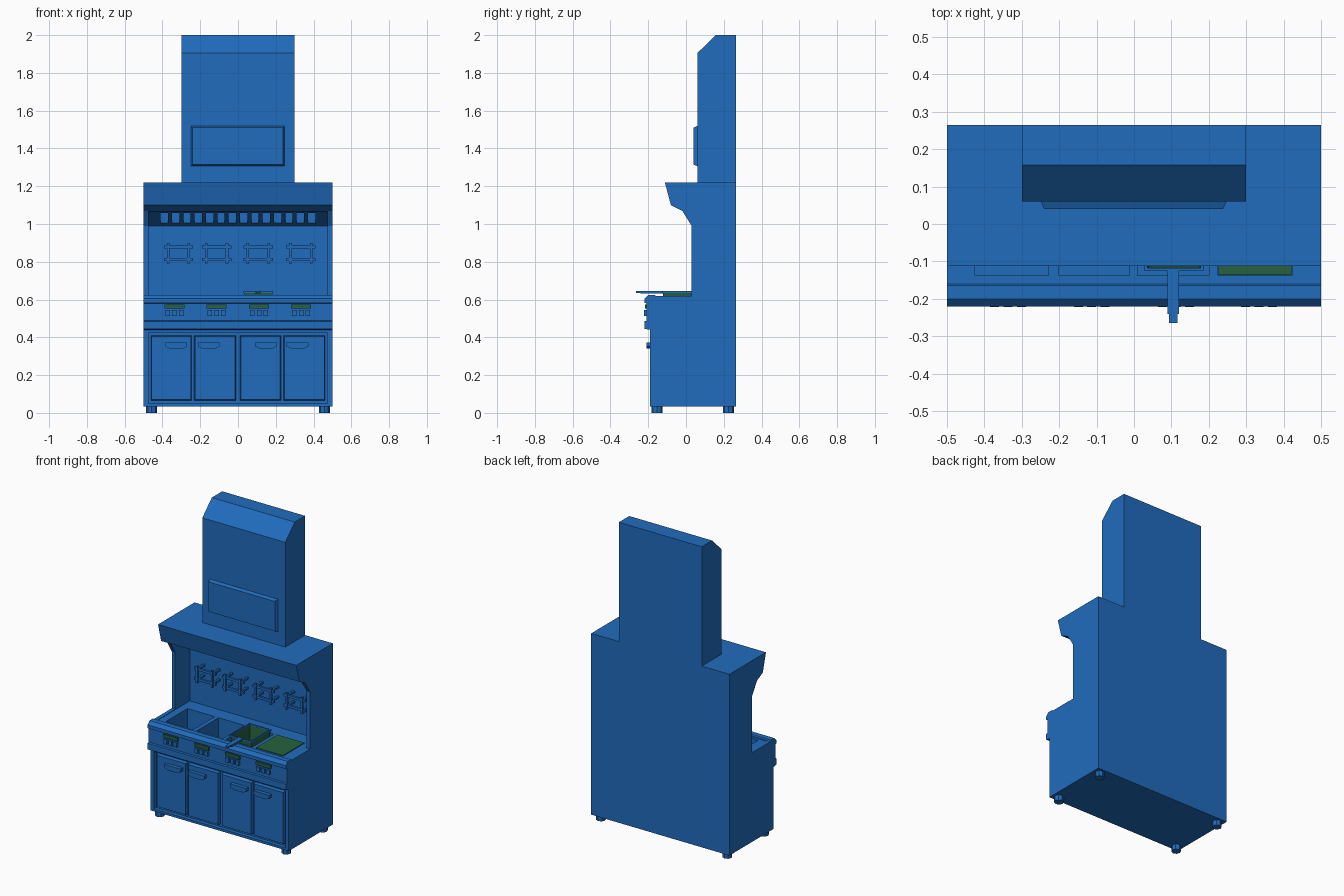
import bpy, bmesh, math
from mathutils import Vector

if "Cube" in bpy.data.objects:
    bpy.data.objects.remove(bpy.data.objects["Cube"])


def material(name, rgb):
    m = bpy.data.materials.new(name)
    m.diffuse_color = (*rgb, 1)
    m.use_nodes = True
    m.node_tree.nodes["Principled BSDF"].inputs["Base Color"].default_value = m.diffuse_color
    return m


BLUE = material("blue_steel", (0.015, 0.15, 0.51))
GREEN = material("dark_green", (0.02, 0.12, 0.05))


def finish(name, bm, mat):
    bmesh.ops.recalc_face_normals(bm, faces=bm.faces)
    me = bpy.data.meshes.new(name)
    bm.to_mesh(me)
    bm.free()
    ob = bpy.data.objects.new(name, me)
    bpy.context.collection.objects.link(ob)
    me.materials.append(mat)
    return ob


def add_box(bm, x0, x1, y0, y1, z0, z1):
    vs = bmesh.ops.create_cube(bm, size=1)["verts"]
    for v in vs:
        v.co = Vector(((x0 + x1) / 2 + v.co.x * (x1 - x0),
                       (y0 + y1) / 2 + v.co.y * (y1 - y0),
                       (z0 + z1) / 2 + v.co.z * (z1 - z0)))
    return vs


def boxes(name, dims, mat=BLUE):
    bm = bmesh.new()
    for d in dims:
        add_box(bm, *d)
    return finish(name, bm, mat)


def extrude(name, pts, axis, a, b, mat=BLUE):
    """Extrude a (y,z) profile along x, or an (x,z) profile along y."""
    bm = bmesh.new()
    put = (lambda p, t: (t, *p)) if axis == "x" else (lambda p, t: (p[0], t, p[1]))
    f = bm.faces.new([bm.verts.new(put(p, a)) for p in pts])
    r = bmesh.ops.extrude_face_region(bm, geom=[f])
    d = Vector((b - a, 0, 0)) if axis == "x" else Vector((0, b - a, 0))
    bmesh.ops.translate(bm, vec=d, verts=[v for v in r["geom"] if isinstance(v, bmesh.types.BMVert)])
    return finish(name, bm, mat)


def cut(ob, cutter):
    m = ob.modifiers.new("cut", "BOOLEAN")
    m.operation, m.solver, m.object = "DIFFERENCE", "EXACT", cutter
    bpy.context.view_layer.objects.active = ob
    bpy.ops.object.modifier_apply(modifier=m.name)
    bpy.data.objects.remove(cutter)


WALL = 0.18
TUBS = [(-0.425, -0.228), (-0.2, -0.012), (0.01, 0.2), (0.225, 0.422)]

# Main cabinet, control panel and hood in one side profile
body = extrude("cabinet_body", [
    (0.265, 0.035), (-0.19, 0.035), (-0.19, 0.44), (-0.22, 0.445), (-0.22, 0.485),
    (-0.209, 0.488), (-0.209, 0.58), (-0.22, 0.583), (-0.22, 0.605), (-0.2, 0.625),
    (-0.165, 0.625), (-0.16, 0.618), (0.03, 0.618), (0.03, 0.99), (-0.02, 1.07),
    (-0.08, 1.10), (-0.112, 1.22), (0.265, 1.22)], "x", -0.5, 0.5)

# Niche between the side cheeks
cut(body, extrude("niche_cutter", [
    (-0.155, 0.615), (WALL, 0.615), (WALL, 0.99), (-0.012, 1.067), (-0.155, 1.067)],
    "x", -0.475, 0.475))

# Tubs, door opening and hood filter slots
holes = [(a, b, -0.138, 0.085, 0.46, 0.7) for a, b in TUBS]
holes.append((-0.475, 0.475, -0.3, -0.165, 0.05, 0.425))
holes += [(x - 0.019, x + 0.019, 0.01, 0.14, 0.95, 1.08)
          for x in (-0.39 + 0.06 * i for i in range(14))]
cut(body, boxes("hole_cutter", holes))

# Chimney with chamfered top
extrude("chimney", [(0.265, 1.22), (0.06, 1.22), (0.06, 1.905), (0.158, 2.0), (0.265, 2.0)],
        "x", -0.3, 0.3)

# Tapered access panel on the chimney
bm = bmesh.new()
for v in add_box(bm, -0.25, 0.248, 0.04, 0.062, 1.305, 1.52):
    if v.co.y < 0.05:
        v.co.x *= 0.96
        v.co.z += 0.01 if v.co.z < 1.4 else -0.01
finish("chimney_panel", bm, BLUE)

# Doors with pull handles
doors = [(-0.462, -0.245), (-0.232, -0.01), (0.01, 0.228), (0.241, 0.462)]
for i, ((a, b), hx) in enumerate(zip(doors, (-0.327, -0.155, 0.148, 0.315))):
    bm = bmesh.new()
    for v in add_box(bm, a, b, -0.186, -0.164, 0.065, 0.41):
        if v.co.y < -0.17:
            v.co.x += 0.005 if v.co.x < (a + b) / 2 else -0.005
            v.co.z += 0.005 if v.co.z < 0.2 else -0.005
    finish(f"door_{i+1}", bm, BLUE)
    extrude(f"door_handle_{i+1}", [
        (hx - 0.058, 0.373), (hx - 0.058, 0.352), (hx - 0.035, 0.341),
        (hx + 0.035, 0.341), (hx + 0.058, 0.352), (hx + 0.058, 0.373)], "y", -0.21, -0.184)

# Control displays and buttons
for i, cx in enumerate((-0.337, -0.113, 0.112, 0.334)):
    boxes(f"display_{i+1}", [(cx - 0.053, cx + 0.053, -0.218, -0.205, 0.553, 0.574)], GREEN)
    boxes(f"buttons_{i+1}", [(cx + d - 0.012, cx + d + 0.012, -0.222, -0.205, 0.513, 0.544)
                             for d in (-0.036, 0, 0.036)])

# Hanger racks on the back wall
for i, cx in enumerate((-0.315, -0.113, 0.107, 0.333)):
    rods = []
    for s in (-0.055, 0.055):
        x0, x1 = cx + s - 0.007, cx + s + 0.007
        rods += [(x0, x1, 0.1, 0.114, 0.79, 0.9), (x0, x1, 0.11, WALL + 0.005, 0.872, 0.884),
                 (x0, x1, 0.11, WALL + 0.005, 0.806, 0.818)]
    for z in (0.812, 0.878):
        rods.append((cx - 0.078, cx + 0.078, 0.106, 0.12, z - 0.008, z + 0.008))
    boxes(f"hanger_rack_{i+1}", rods)

# Lid on the right tub
boxes("tub_lid", [(0.226, 0.421, -0.137, 0.084, 0.59, 0.619)], GREEN)

# Open tapered frying basket
bm = bmesh.new()
vs = add_box(bm, 0.032, 0.182, -0.122, 0.075, 0.5, 0.634)
for v in vs:
    if v.co.z < 0.55:
        v.co.x = 0.107 + (v.co.x - 0.107) * 0.85
        v.co.y = -0.023 + (v.co.y + 0.023) * 0.88
bm.faces.ensure_lookup_table()
bmesh.ops.delete(bm, geom=[f for f in bm.faces if f.calc_center_median().z > 0.62],
                 context="FACES_ONLY")
basket = finish("frying_basket", bm, GREEN)
basket.modifiers.new("thickness", "SOLIDIFY").thickness = 0.006

# Basket rim and handle
boxes("basket_rim", [
    (0.028, 0.186, -0.126, -0.118, 0.634, 0.644), (0.028, 0.186, 0.071, 0.079, 0.634, 0.644),
    (0.028, 0.036, -0.118, 0.071, 0.634, 0.644), (0.178, 0.186, -0.118, 0.071, 0.634, 0.644)])
boxes("basket_handle", [(0.09, 0.12, -0.24, -0.12, 0.632, 0.645),
                        (0.094, 0.116, -0.265, -0.239, 0.634, 0.645)])

# Octagonal feet
for i, (x, y) in enumerate((x, y) for x in (-0.457, 0.457) for y in (-0.153, 0.225)):
    pts = [(math.cos(math.pi / 8 + k * math.pi / 4), math.sin(math.pi / 8 + k * math.pi / 4))
           for k in range(8)]
    bm = bmesh.new()
    bmesh.ops.create_cone(bm, cap_ends=True, segments=8, radius1=0.029, radius2=0.029, depth=0.038)
    bmesh.ops.translate(bm, vec=(x, y, 0.019), verts=bm.verts)
    finish(f"foot_{i+1}", bm, BLUE)
